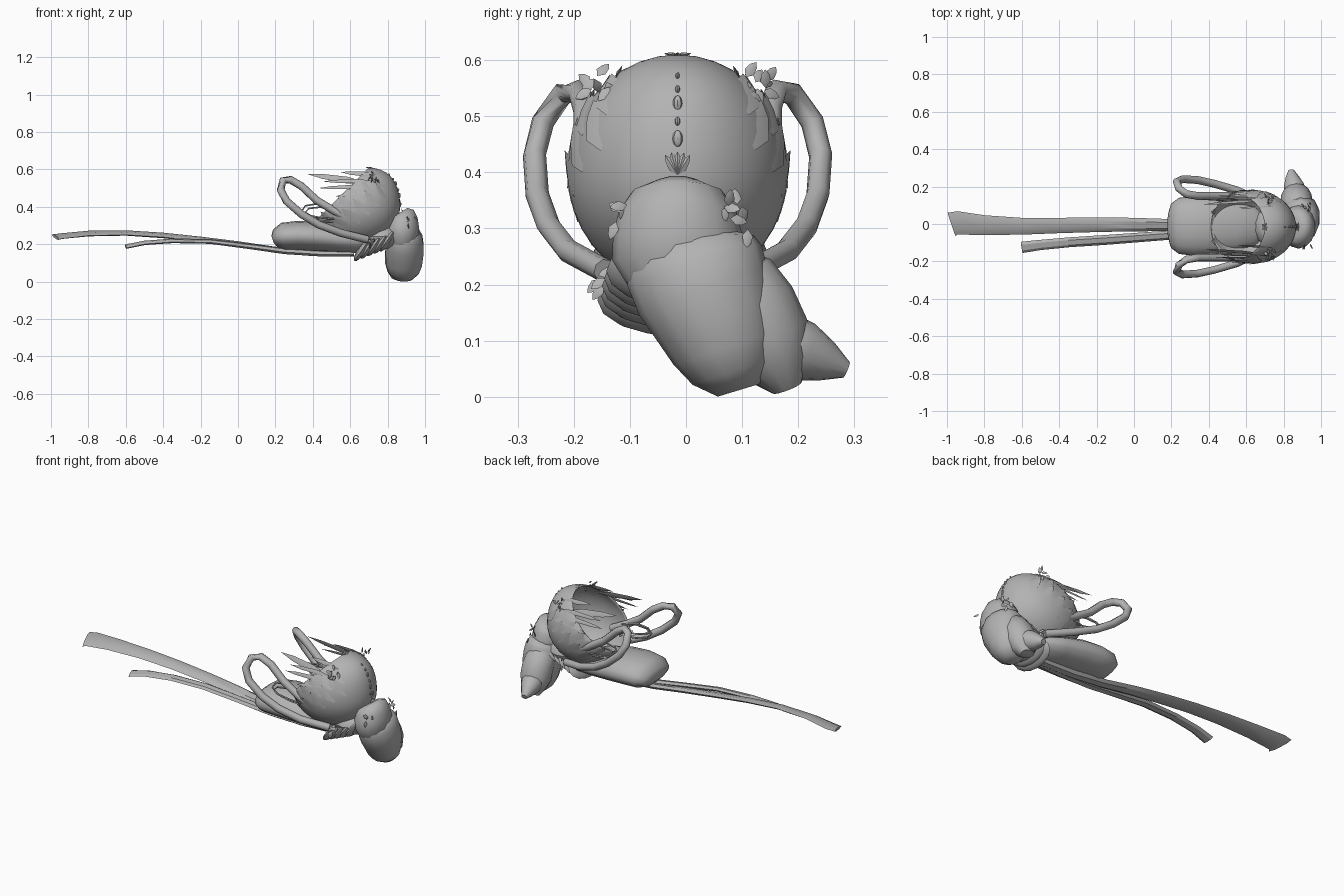
import bpy, bmesh, math, random
from mathutils import Vector

if "Cube" in bpy.data.objects:
    bpy.data.objects.remove(bpy.data.objects["Cube"])

random.seed(3)
CY = -0.015  # symmetry plane of the cap
grey = bpy.data.materials.new("soft_grey")
grey.diffuse_color = (0.45, 0.45, 0.45, 1)
grey.use_nodes = True
grey.node_tree.nodes["Principled BSDF"].inputs["Base Color"].default_value = grey.diffuse_color


def finish(name, bm, angle=35):
    me = bpy.data.meshes.new(name)
    bm.normal_update()
    bm.to_mesh(me)
    bm.free()
    ob = bpy.data.objects.new(name, me)
    bpy.context.collection.objects.link(ob)
    me.materials.append(grey)
    bpy.ops.object.select_all(action='DESELECT')
    ob.select_set(True)
    bpy.context.view_layer.objects.active = ob
    bpy.ops.object.shade_smooth_by_angle(angle=math.radians(angle))
    return ob


def sweep(name, path, sizes, up=(0, 0, 1), sides=8, angle=35):
    """Closed tube along path; sizes are (half width, half height) pairs."""
    bm, rings = bmesh.new(), []
    pts = [Vector(p) for p in path]
    for i, p in enumerate(pts):
        t = (pts[min(i + 1, len(pts) - 1)] - pts[max(i - 1, 0)]).normalized()
        side = Vector(up).cross(t).normalized()
        top = t.cross(side)
        w, h = sizes[i]
        rings.append([bm.verts.new(p + side * w * math.cos(a) + top * h * math.sin(a))
                      for a in (2 * math.pi * k / sides for k in range(sides))])
    for a, b in zip(rings, rings[1:]):
        for k in range(sides):
            bm.faces.new((a[k], a[(k + 1) % sides], b[(k + 1) % sides], b[k]))
    bm.faces.new(rings[0][::-1])
    bm.faces.new(rings[-1])
    return finish(name, bm, angle)


def blade(bm, root, tip, width, normal, thick=0.004):
    """Pointed leaf from root to tip lying across the given normal."""
    root, tip, n = Vector(root), Vector(tip), Vector(normal).normalized()
    d = tip - root
    s = d.cross(n).normalized() * width
    n = s.cross(d).normalized() * thick
    rim = [root, root + d * .35 + s, root + d * .75 + s * .7, tip,
           root + d * .75 - s * .7, root + d * .35 - s]
    rim = [bm.verts.new(v) for v in rim]
    for m in (n, -n):
        c = bm.verts.new(root + d * .5 + m)
        for i in range(6):
            a, b = rim[i], rim[(i + 1) % 6]
            bm.faces.new((a, b, c) if m == n else (b, a, c))


def blob(bm, loc, size, seg=8, tilt=0):
    r = bmesh.ops.create_uvsphere(bm, u_segments=seg, v_segments=8, radius=1)
    ct, st = math.cos(tilt), math.sin(tilt)
    for v in r['verts']:
        x, y, z = [a * b for a, b in zip(v.co, size)]
        v.co = Vector(loc) + Vector((x * ct + z * st, y, z * ct - x * st))


# hollow cap: panelled ellipsoid, peak leaning forward, opened up and back
C, R = Vector((0.63, CY, 0.402)), Vector((0.237, 0.197, 0.208))
axis = Vector((0.707, 0, -0.707))
e1, e2 = Vector((0, 1, 0)), Vector((0.707, 0, 0.707))


def warp(d, grow=1.0):
    p = C + Vector([a * b * grow for a, b in zip(d, R)])
    p.x += 0.06 * max(0, d.z) ** 2
    return p


def on_cap(theta, phi, grow=1.0):
    return warp(axis * math.cos(theta) + (e1 * math.cos(phi) + e2 * math.sin(phi)) * math.sin(theta), grow)


bm = bmesh.new()
bmesh.ops.create_uvsphere(bm, u_segments=48, v_segments=18, radius=1)
for v in bm.verts:
    lon = math.degrees(math.atan2(v.co.y, v.co.x))
    seam = abs((lon + 360) % 22.5 - 11.25) < 1 and abs(v.co.z) < .99
    v.co = warp(v.co, 0.975 if seam else 1.0)
bmesh.ops.bisect_plane(bm, geom=bm.verts[:] + bm.edges[:] + bm.faces[:],
                       plane_co=C - axis * 0.098, plane_no=-axis, clear_outer=True)
cap = finish("cap_shell", bm, 28)
sol = cap.modifiers.new("thickness", 'SOLIDIFY')
sol.thickness, sol.offset = 0.006, -1

# pointed leaves lying on both flanks of the cap, forming its toothed rim
bm = bmesh.new()
for s in (1, -1):
    for row, th in enumerate((80, 97)):
        for k in range(7):
            phi = math.radians(-72 + 19 * k + 8 * row)
            if s < 0:
                phi = math.pi - phi
            a = on_cap(math.radians(th - 12), phi, 1.01)
            b = on_cap(math.radians(th + 20), phi, 1.04)
            blade(bm, a, b, 0.029, a - C)
finish("cap_leaves", bm)

# long blades sweeping back from the upper rim
bm = bmesh.new()
for s in (1, -1):
    for x0, y0, z0, x1, y1, z1, w in (
            (.70, .145, .525, .37, .12, .575, .020), (.72, .155, .54, .45, .15, .535, .012),
            (.70, .165, .51, .43, .165, .50, .012), (.70, .18, .48, .52, .19, .455, .014),
            (.74, .11, .57, .55, .10, .585, .014)):
        blade(bm, (x0, CY + s * y0, z0), (x1, CY + s * y1, z1), w, (0, s, 0.45))
finish("rim_blades", bm)

# small leaf clusters: upper cap, nape band and under the sides
bm = bmesh.new()
for s in (1, -1):
    for (x, y, z), n, spread in (((.73, .14, .555), 9, .02), ((.92, .10, .32), 9, .026),
                                 ((.72, .125, .215), 7, .02)):
        for i in range(n):
            o = Vector((x, CY + s * y, z)) + Vector([random.uniform(-spread, spread) for _ in range(3)])
            d = Vector((random.uniform(-.5, .3), s * random.uniform(-.5, .6), random.uniform(-1, .6))).normalized()
            blade(bm, o, o + d * .034, .010, (1, s * .3, .3))
finish("leaf_clusters", bm)

# beads and tiara plates along the centre line
bm = bmesh.new()
for z, h in ((.572, .006), (.548, .007), (.523, .014), (.491, .008), (.46, .015)):
    u = (z - C.z) / R.z
    blob(bm, (C.x + R.x * math.sqrt(1 - u * u) + .06 * u * u, CY, z), (.007, h * .6, h))
for k in range(5):
    a = math.radians(-30 + 15 * k)
    blade(bm, (.868, CY, .395), (.871, CY + .045 * math.sin(a), .395 + .042 * math.cos(a)), .008, (1, 0, 0))
    blade(bm, (.70, CY, .608), (.70 + .02 * math.cos(k * 1.26), CY + .026 * math.sin(k * 1.26), .612), .007, (0, 0, 1))
blade(bm, (.895, CY, .345), (.872, CY, .392), .032, (1, 0, .3))
finish("centre_ornaments", bm)

# tail of overlapping swells: neck, main bulb, back lobe, side tip
swells = {
    "tail_neck": [(.865, CY, .368, .05, .05), (.87, CY, .36, .085, .075), (.878, CY, .33, .105, .085),
                  (.88, CY, .29, .115, .09), (.88, CY, .26, .118, .09), (.88, -.005, .22, .10, .08)],
    "tail_bulb": [(.88, .005, .285, .07, .05), (.885, .008, .265, .115, .085), (.888, .015, .235, .125, .10),
                  (.89, .03, .19, .122, .105), (.89, .05, .145, .112, .103), (.888, .07, .09, .098, .098),
                  (.888, .085, .045, .077, .08), (.888, .095, .012, .04, .045)],
    "tail_back_lobe": [(.87, .06, .235, .05, .05), (.87, .085, .20, .08, .08), (.87, .115, .155, .085, .085),
                       (.868, .14, .10, .085, .083), (.865, .165, .055, .062, .068), (.86, .18, .016, .028, .04)],
    "tail_tip": [(.868, .14, .11, .045, .05), (.862, .17, .095, .058, .062), (.853, .21, .08, .054, .053),
                 (.845, .25, .063, .037, .036), (.84, .286, .048, .015, .016)],
}
for name, rows in swells.items():
    sweep(name, [r[:3] for r in rows], [r[3:] for r in rows], up=(1, 0, 0), sides=14, angle=50)

# layered folds wrapped round the nape between tail and cushion
bm = bmesh.new()
for i in range(5):
    blob(bm, (.665 + .034 * i, CY - .005, .172 + .013 * i), (.022, .138 - .004 * i, .075), 16, 0.6)
finish("nape_folds", bm)
bm = bmesh.new()
blob(bm, (.76, CY, .24), (.12, .115, .07), 14)
finish("nape_core", bm)

# rounded cushion
sweep("cushion",
      [(.185, -.01, .225), (.20, -.01, .23), (.24, -.01, .24), (.32, -.01, .245), (.42, -.01, .24),
       (.54, -.01, .225), (.64, -.01, .21), (.70, -.01, .205)],
      [(.07, .02), (.12, .05), (.15, .075), (.16, .08), (.155, .08), (.14, .07), (.115, .058), (.06, .03)],
      sides=16, angle=60)

for s, side in ((1, "left"), (-1, "right")):
    # thick side loop
    loop = [(.60, .16, .335), (.52, .165, .375), (.42, .165, .435), (.34, .165, .51), (.28, .175, .545),
            (.24, .205, .54), (.228, .24, .49), (.26, .255, .43), (.34, .25, .36), (.43, .23, .305),
            (.55, .195, .26), (.69, .13, .225)]
    sweep(side + "_loop", [(x, CY + s * y, z) for x, y, z in loop], [(.021, .021)] * len(loop),
          up=(.15, 1, .1), sides=8, angle=60)
    # thin wire loops
    for g in (0, 1):
        wire = [(.52, .14, .39), (.42, .145, .415), (.36, .15, .405), (.34, .155, .375), (.37, .155, .345),
                (.44, .15, .325), (.54, .145, .315)]
        sweep(side + "_wire_loop", [(x + .02 * g, CY + s * (y + .015 * g), .365 + (z - .365) * (1 - .35 * g))
                                    for x, y, z in wire], [(.005, .005)] * 7, up=(0, 1, 0), sides=5)

# trailing ribbons
sweep("long_ribbon",
      [(-.975, -.003, .238), (-.945, .006, .243), (-.8, -.006, .257), (-.6, -.012, .26), (-.4, -.008, .247),
       (-.2, -.004, .225), (0, -.003, .2), (.2, -.006, .17), (.4, -.01, .153), (.62, -.012, .15)],
      [(.068, .010), (.064, .010), (.054, .011), (.046, .011), (.042, .012), (.04, .013),
       (.037, .014), (.033, .015), (.03, .016), (.025, .014)], up=(0, -.22, 1), sides=6, angle=30)
sweep("short_ribbon",
      [(-.60, -.125, .187), (-.5, -.112, .207), (-.35, -.098, .218), (-.15, -.085, .215),
       (.05, -.07, .19), (.25, -.055, .163), (.45, -.04, .15), (.62, -.03, .15)],
      [(.031, .010), (.028, .010), (.027, .011), (.027, .012),
       (.026, .014), (.025, .016), (.024, .016), (.022, .014)], up=(0, -.22, 1), sides=6, angle=30)
